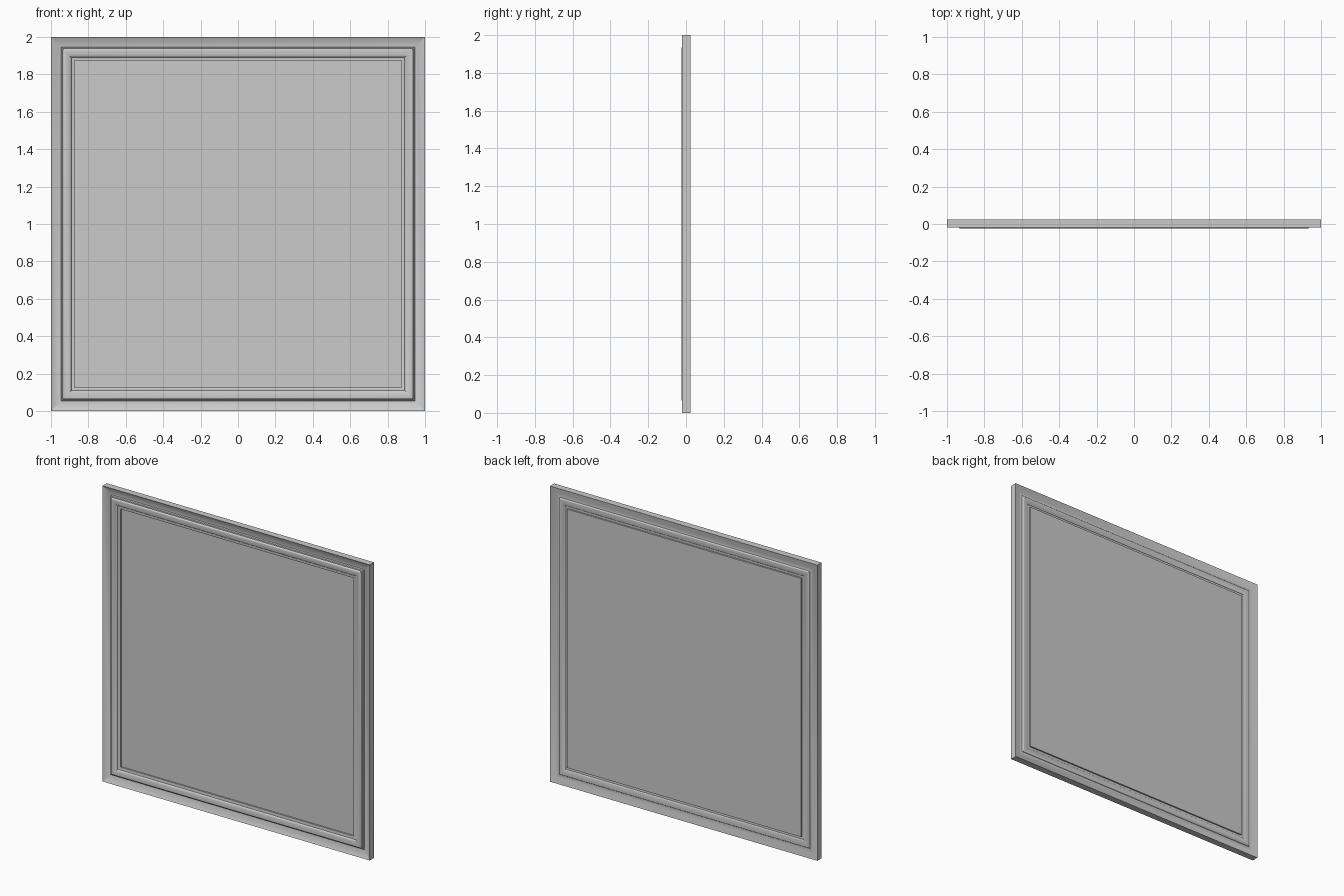
import bpy, bmesh, math

if "Cube" in bpy.data.objects:
    bpy.data.objects.remove(bpy.data.objects["Cube"])

CZ = 1.0  # height of the panel centre


def add_object(name, bm):
    bmesh.ops.recalc_face_normals(bm, faces=bm.faces)
    mesh = bpy.data.meshes.new(name)
    bm.to_mesh(mesh)
    bm.free()
    ob = bpy.data.objects.new(name, mesh)
    bpy.context.collection.objects.link(ob)
    bpy.ops.object.select_all(action='DESELECT')
    ob.select_set(True)
    bpy.context.view_layer.objects.active = ob
    bpy.ops.object.shade_smooth_by_angle(angle=math.radians(30))
    return ob


def mitred_frame(name, profile):
    """Sweep a closed (inset, y) profile around the square with mitred corners."""
    bm = bmesh.new()
    rings = []
    for sx, sz in ((-1, -1), (1, -1), (1, 1), (-1, 1)):
        rings.append([bm.verts.new((sx * (1 - i), y, CZ + sz * (1 - i))) for i, y in profile])
    n = len(profile)
    for k in range(4):
        a, b = rings[k], rings[(k + 1) % 4]
        for j in range(n):
            m = (j + 1) % n
            bm.faces.new((a[j], a[m], b[m], b[j]))
    return add_object(name, bm)


def arc(c0, c1, r0, r1, start, end, steps):
    """Elliptical arc points in (inset, y)."""
    pts = []
    for s in range(steps + 1):
        t = math.radians(start + (end - start) * s / steps)
        pts.append((c0 + r0 * math.cos(t), c1 + r1 * math.sin(t)))
    return pts


# Moulding section: sloped outer rim, narrow groove, rounded roll towards the panel
front = [(0.0, -0.02), (0.042, 0.0), (0.054, 0.0), (0.056, -0.012), (0.062, -0.014)]
front += arc(0.072, -0.014, 0.009, 0.011, 180, 270, 5)
front += arc(0.075, -0.010, 0.034, 0.015, 275, 350, 8)
front += [(0.118, -0.011), (0.127, -0.010)]
back = [(0.127, 0.010), (0.118, 0.011)]
back += arc(0.075, 0.010, 0.034, 0.012, 10, 85, 8)
back += arc(0.072, 0.014, 0.009, 0.008, 90, 180, 5)
back += [(0.056, 0.012), (0.042, 0.011), (0.0, 0.025)]
mitred_frame("moulded_frame", front + back)

# Flat centre panel: recessed at the front, proud of the moulding at the back
bm = bmesh.new()
bmesh.ops.create_cube(bm, size=1)
for v in bm.verts:
    v.co = (v.co.x * 1.75, 0.0095 + v.co.y * 0.021, CZ + v.co.z * 1.75)
add_object("centre_panel", bm)
